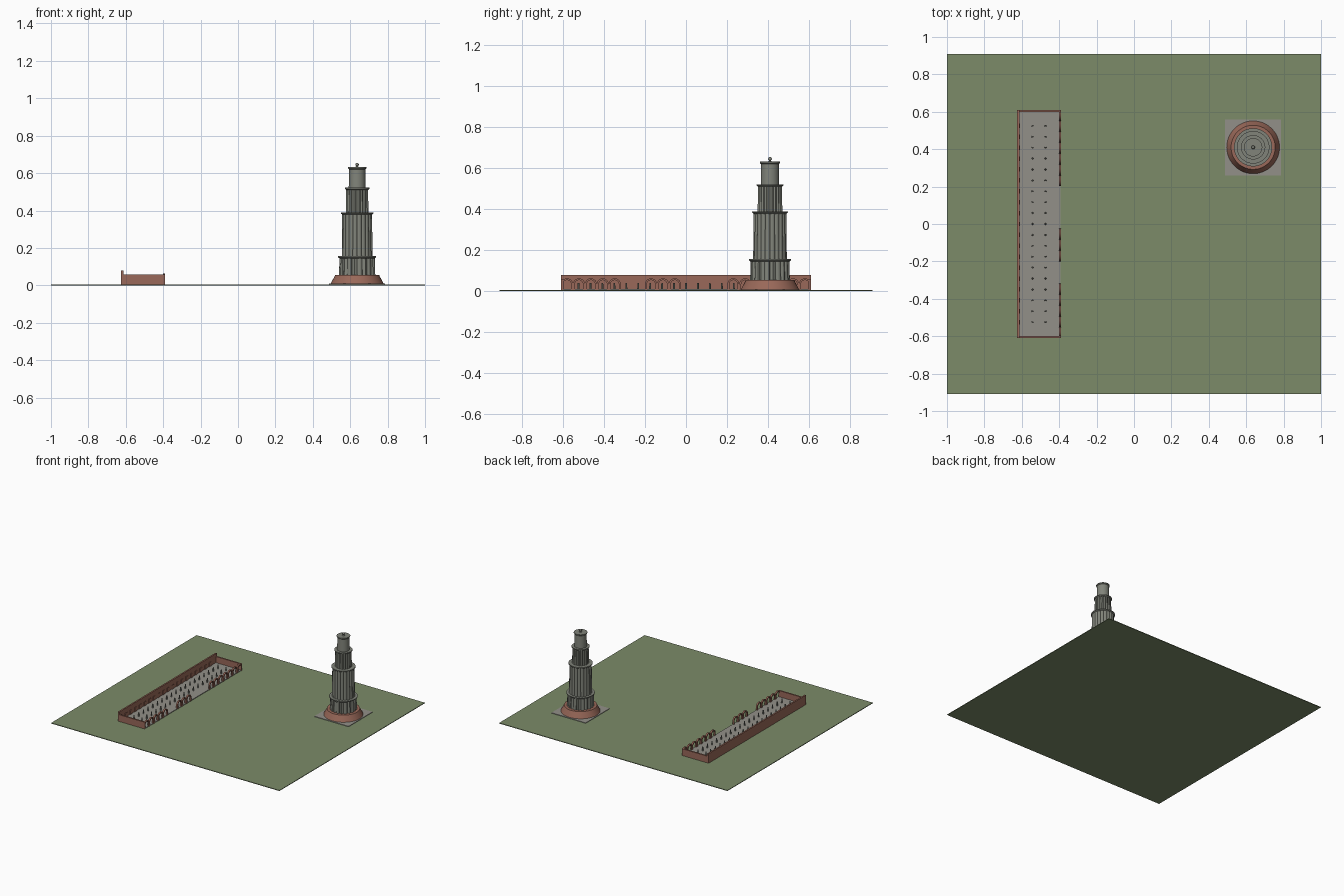
import bpy, bmesh, math

cube = bpy.data.objects.get("Cube")
if cube:
    bpy.data.objects.remove(cube, do_unlink=True)


def material(name, rgb):
    m = bpy.data.materials.new(name)
    m.use_nodes = True
    m.diffuse_color = (*rgb, 1)
    bsdf = next(n for n in m.node_tree.nodes if n.type == 'BSDF_PRINCIPLED')
    bsdf.inputs["Base Color"].default_value = (*rgb, 1)
    return m


grass = material("grass green", (0.20, 0.26, 0.14))
paving = material("paving grey", (0.29, 0.28, 0.25))
brick = material("brick red", (0.32, 0.14, 0.10))
stone = material("tower stone", (0.22, 0.23, 0.195))


def finish(name, bm, mat, smooth=False):
    bmesh.ops.recalc_face_normals(bm, faces=bm.faces)
    mesh = bpy.data.meshes.new(name)
    bm.to_mesh(mesh)
    bm.free()
    mesh.materials.append(mat)
    ob = bpy.data.objects.new(name, mesh)
    bpy.context.collection.objects.link(ob)
    if smooth:
        bpy.ops.object.select_all(action='DESELECT')
        ob.select_set(True)
        bpy.context.view_layer.objects.active = ob
        bpy.ops.object.shade_smooth_by_angle(angle=math.radians(35))
    return ob


def add_box(bm, x0, x1, y0, y1, z0, z1):
    verts = bmesh.ops.create_cube(bm, size=1)["verts"]
    for v in verts:
        v.co.x = x1 if v.co.x > 0 else x0
        v.co.y = y1 if v.co.y > 0 else y0
        v.co.z = z1 if v.co.z > 0 else z0


def box(name, mat, *bounds):
    bm = bmesh.new()
    add_box(bm, *bounds)
    return finish(name, bm, mat)


def plain(a):
    return 1.0


def turned(name, mat, profile, cx, cy, section=plain, sides=48):
    """Loft a cross-section through (radius, height) pairs."""
    bm = bmesh.new()
    rings = []
    for r, z in profile:
        ring = []
        for i in range(sides):
            a = math.tau * i / sides
            k = r * section(a)
            ring.append(bm.verts.new((cx + k * math.cos(a), cy + k * math.sin(a), z)))
        rings.append(ring)
    for low, high in zip(rings, rings[1:]):
        for i in range(sides):
            j = (i + 1) % sides
            bm.faces.new((low[i], low[j], high[j], high[i]))
    bm.faces.new(rings[0][::-1])
    bm.faces.new(rings[-1])
    return finish(name, bm, mat, True)


# Tower cross-sections: rounded flutes, pointed flutes, or both in turn
FLUTES = 20


def rounded(a):
    return 0.92 + 0.08 * math.sqrt(abs(math.sin(FLUTES * a / 2)))


def pointed(a):
    t = (FLUTES * a / math.tau) % 1
    return 0.91 + 0.09 * (1 - abs(2 * t - 1))


def alternating(a):
    lobe = int(FLUTES * a / math.tau + 1e-6)
    return rounded(a) if lobe % 2 else pointed(a)


# Lawn
GROUND = 0.005
box("lawn", grass, -1, 1, -0.91, 0.91, 0, GROUND)

# Tower
TX, TY = 0.637, 0.41
box("tower_pavement", paving, TX - 0.15, TX + 0.15, TY - 0.15, TY + 0.15, 0.002, 0.009)
turned("tower_base", brick,
       [(0.143, GROUND), (0.139, 0.014), (0.122, 0.046), (0.118, 0.055)], TX, TY)

tiers = [("lower", 0.098, 0.055, 0.156, alternating),
         ("middle", 0.083, 0.156, 0.39, rounded),
         ("upper", 0.061, 0.39, 0.522, pointed),
         ("top", 0.045, 0.522, 0.632, plain)]
for label, radius, z0, z1, section in tiers:
    turned(label + "_tier", stone, [(radius, z0), (radius * 0.97, z1 - 0.004)],
           TX, TY, section, FLUTES * 8)
    rim = radius + 0.004
    turned(label + "_balcony", stone,
           [(radius * 0.96, z1 - 0.012), (rim, z1 - 0.006), (rim, z1)], TX, TY)

turned("finial_stem", stone, [(0.012, 0.63), (0.006, 0.636), (0.005, 0.642)], TX, TY, sides=16)
bm = bmesh.new()
bmesh.ops.create_uvsphere(bm, u_segments=16, v_segments=10, radius=0.009)
bmesh.ops.translate(bm, verts=bm.verts, vec=(TX, TY, 0.646))
finish("finial_ball", bm, stone, True)

# Ruined hall: floor and walls
X0, X1, Y = -0.625, -0.39, 0.61
T = 0.012
FLOOR = 0.010
box("hall_floor", paving, X0 + 0.004, X1 - 0.002, -Y + 0.004, Y - 0.004, 0.002, FLOOR)
box("hall_long_wall", brick, X0, X0 + T, -Y, Y, 0.002, 0.08)
for label, s in (("front", -1), ("back", 1)):
    ya, yb = sorted((s * Y, s * (Y - T)))
    box(label + "_end_wall", brick, X0 + T, X1, ya, yb, 0.002, 0.058)

# Low piers along the inside of the long wall
PITCH = 0.0583
bm = bmesh.new()
for i in range(-9, 10):
    y = i * PITCH
    add_box(bm, X0 + T, X0 + T + 0.004, y - 0.012, y + 0.012, FLOOR, 0.042)
finish("long_wall_piers", bm, brick)


def add_arch(bm, y, half=0.029, band=0.009, steps=12):
    spring = 0.034
    loops = []
    for r in (half, half - band):
        line = [(y + r, 0.004)]
        for i in range(steps + 1):
            a = math.pi * i / steps
            line.append((y + r * math.cos(a), spring + r * math.sin(a)))
        line.append((y - r, 0.004))
        loops.append(line)
    grid = [[[bm.verts.new((x, py, pz)) for py, pz in line] for line in loops]
            for x in (X1 - T, X1)]
    (bo, bi), (fo, fi) = grid
    for a, b in ((bo, bi), (fo, fi), (bo, fo), (bi, fi)):
        for i in range(len(a) - 1):
            bm.faces.new((a[i], a[i + 1], b[i + 1], b[i]))
    for i in (0, -1):
        bm.faces.new((bo[i], bi[i], fi[i], fo[i]))


# Surviving arches along the open side, in three runs
for label, start, count in (("front", -0.61, 5), ("middle", -0.20, 3), ("back", 0.202, 7)):
    bm = bmesh.new()
    for i in range(count):
        add_arch(bm, start + (i + 0.5) * PITCH)
    finish(label + "_arches", bm, brick, True)

# Two rows of broken column stumps
bm = bmesh.new()
for x in (-0.543, -0.473):
    for i in range(-9, 10):
        made = bmesh.ops.create_cone(bm, cap_ends=True, segments=10, radius1=0.005,
                                     radius2=0.004, depth=0.032)["verts"]
        bmesh.ops.translate(bm, verts=made, vec=(x, i * PITCH, FLOOR + 0.015))
finish("column_stumps", bm, stone, True)
